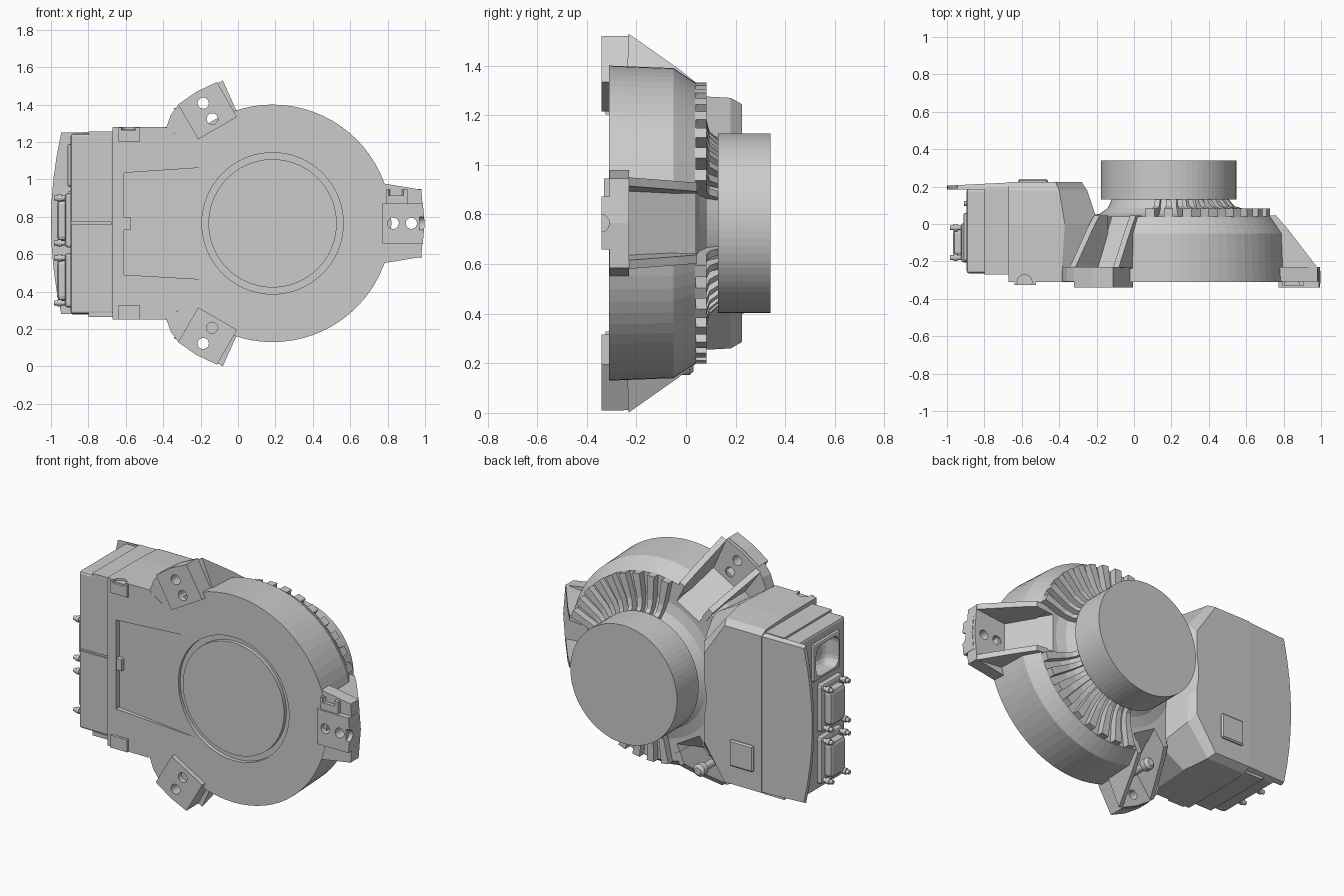
import bpy, bmesh
from math import sin, cos, radians, sqrt, tau

if "Cube" in bpy.data.objects:
    bpy.data.objects.remove(bpy.data.objects["Cube"])

CX, CZ = 0.185, 0.765          # axis of the round drive, running along y


def loft(name, rings):
    """Closed solid through rings of equal point count."""
    bm = bmesh.new()
    vs = [[bm.verts.new(p) for p in r] for r in rings]
    n = len(rings[0])
    for a, b in zip(vs, vs[1:]):
        for i in range(n):
            j = (i + 1) % n
            bm.faces.new((a[i], a[j], b[j], b[i]))
    bm.faces.new(vs[0][::-1])
    bm.faces.new(vs[-1])
    bmesh.ops.recalc_face_normals(bm, faces=bm.faces)
    me = bpy.data.meshes.new(name)
    bm.to_mesh(me)
    bm.free()
    ob = bpy.data.objects.new(name, me)
    bpy.context.collection.objects.link(ob)
    return ob


def turned(name, profile, cx=CX, cz=CZ, n=72):
    """Lathe about a y axis from (radius, y) pairs."""
    return loft(name, [[(cx + r * cos(tau * i / n), y, cz + r * sin(tau * i / n))
                        for i in range(n)] for r, y in profile])


def rod(name, axis, c, r, a, b, n=16):
    """Cylinder along x or z; c holds the other two coordinates."""
    def pt(i, s):
        u, v = c[0] + r * cos(tau * i / n), c[1] + r * sin(tau * i / n)
        return (s, u, v) if axis == 'x' else (u, v, s)
    return loft(name, [[pt(i, s) for i in range(n)] for s in (a, b)])


def plate(name, outline, y0, y1):
    return loft(name, [[(x, y, z) for x, z in outline] for y in (y0, y1)])


def apply(ob, mod):
    bpy.context.view_layer.objects.active = ob
    bpy.ops.object.modifier_apply(modifier=mod.name)


def box(name, x, y, z, bevel=0, seg=2):
    ob = plate(name, [(x[0], z[0]), (x[1], z[0]), (x[1], z[1]), (x[0], z[1])], *y)
    if bevel:
        m = ob.modifiers.new('bevel', 'BEVEL')
        m.width, m.segments = bevel, seg
        apply(ob, m)
    return ob


def boolean(ob, tool, op='DIFFERENCE'):
    m = ob.modifiers.new('bool', 'BOOLEAN')
    m.operation, m.object, m.solver = op, tool, 'EXACT'
    apply(ob, m)
    bpy.data.objects.remove(tool)


def polar(a, r, t, y):
    """Point at radial r, tangential t around the drive axis."""
    return (CX + r * cos(a) - t * sin(a), y, CZ + r * sin(a) + t * cos(a))


# round gearbox with rising neck
core = turned('gearbox_housing', [(.635, -.31), (.625, -.05), (.565, .04), (.43, .04),
                                  (.37, .055), (.325, .085), (.30, .14)])


# control box behind: six-sided sections narrowing to the back
def section(y, zh, xc, xr, zr):
    return [(-.67, y, CZ - zh), (xc, y, CZ - zh), (xr, y, CZ - zr),
            (xr, y, CZ + zr), (xc, y, CZ + zh), (-.67, y, CZ + zh)]


cabinet = loft('cabinet', [section(-.31, .515, -.39, -.25, .42), section(.0, .515, -.37, -.19, .41),
                           section(.18, .505, -.40, -.25, .32), section(.225, .48, -.42, -.28, .27)])
boolean(cabinet, turned('clearance', [(.38, .045), (.42, .09), (.485, .24)]))
boolean(core, cabinet, 'UNION')

# front groove, tapering recess with tab, side notch
boolean(core, turned('groove', [(.378, -.33), (.378, -.285)]))
recess = loft('recess', [[(-.61, -.28, .49), (-.61, -.28, 1.035), (-.61, -.33, 1.035), (-.61, -.33, .49)],
                         [(-.08, -.309, .46), (-.08, -.309, 1.07), (-.08, -.33, 1.07), (-.08, -.33, .46)]])
boolean(core, recess)
box('recess_tab', (-.615, -.575), (-.309, -.27), (.73, .80))
boolean(core, rod('notch', 'z', (-.585, -.31), .04, 1.268, 1.32))
turned('front_cover', [(.343, -.308), (.343, -.27)])

# three mounting feet with ribs and pockets
for name, deg, s in (('right', 0, 0), ('upper', 120, 1), ('lower', 240, -1)):
    a = radians(deg)
    w = .092 if s else .125
    pocket = [(.44, .07), (.44, .2), (.95, .2), (.95, -.235), (.59, -.235)]
    boolean(core, loft('pocket', [[polar(a, r, k * (w + .1 * (r - .5)), y) for r, y in pocket]
                                  for k in (-1, 1)]))
    h = .12 if s else .107
    if s:
        base = [(.5, -.12), (.801, -.12), (.81, 0), (.801, .118), (.775, .18), (.728, .236), (.5, .236)]
    else:
        base = [(.55, -.22), (.795, -.18), (.81, 0), (.795, .18), (.55, .22)]
    foot = loft(name + '_foot', [[polar(a, r, t * (s or 1), y) for r, t in base] for y in (-.308, -.23)])
    pad = [(.588, -h), (.803, -h), (.813, 0), (.803, h), (.588, h)]
    boolean(foot, loft('pad', [[polar(a, r, t, y) for r, t in pad] for y in (-.34, -.25)]), 'UNION')
    for r in (.645, .742):
        x, _, z = polar(a, r, 0, 0)
        boolean(foot, turned('hole', [(.03, -.4), (.03, -.1)], x, z, 20))
    if not s:
        boolean(foot, rod('end_notch', 'x', (-.345, CZ), .036, .97, 1.05))
        step = box('foot_step', (.79, .91), (-.33, -.29), (.85, .945))
        boolean(step, rod('step_notch', 'z', (.845, -.33), .04, .915, 1))
    # gusset ribs
    rib = [(.5, -.24), (.795, -.232), (.64, -.03), (.575, .045), (.5, .045)]
    for k in (-1, 1):
        loft(name + '_foot_rib', [[polar(a, r, k * (w + d + .1 * (r - .5)), y) for r, y in rib]
                                  for d in (-.005, .03)])

# motor and radial cooling fins
turned('motor', [(.362, .13), (.362, .34)])
fin = [(.567, .03), (.567, .082), (.42, .082), (.37, .095), (.335, .135), (.30, .135), (.32, .03)]
for d in range(0, 360, 10):
    off = min(abs((d + 180 - f) % 360 - 180) for f in (0, 120, 240))
    if off > 16 and not 138 < d < 222:
        loft('cooling_fin', [[polar(radians(d), r, k * (.012 + .012 * (r - .3) / .26), y)
                              for r, y in fin] for k in (-1, 1)])

# rear hood with bowed end and side lips
bow = [(-1 + .055 * (i / 4) ** 2, CZ + .485 * i / 4) for i in range(-4, 5)]
hood = [(-.665, CZ - .49)] + bow + [(-.665, CZ + .49)]
loft('cabinet_hood', [[(x, .185, z) for x, z in hood],
                      [(x, .205 + (x + 1) * .05, CZ + (z - CZ) * .975) for x, z in hood]])
box('hood_pad', (-.62, -.46), (.215, .24), (.40, .56), .008, 1)

# connector block with service pocket
block = box('connector_block', (-.895, -.66), (-.265, .19), (.28, 1.245), .015)
boolean(block, box('block_seam', (-.92, -.68), (-.29, -.255), (.758, .772)))
frame = box('service_frame', (-.912, -.88), (-.2, .06), (.96, 1.19), .012)
for ob in (block, frame):
    boolean(ob, box('service_pocket', (-1.0, -.82), (-.18, .04), (.98, 1.17), .05, 4))
for z in (.275, 1.245):
    box('block_edge_strip', (-.80, -.665), (-.27, .19), (z - .012, z + .012))
for i in range(6):
    rod('indicator', 'x', (.11, .68 + .08 * i), .014, -.91, -.88, 12)

# two plug connectors with corner bolts
for c in (.78, .46):
    box('connector_flange', (-.925, -.88), (-.205, .005), (c - .145, c + .145), .015)
    box('connector_body', (-.968, -.90), (-.175, -.025), (c - .11, c + .11), .025)
    for y in (-.18, -.02):
        for dz in (-.12, .12):
            rod('connector_bolt', 'x', (y, c + dz), .013, -.985, -.90, 12)
            rod('bolt_head', 'x', (y, c + dz), .019, -.965, -.945, 12)

# front corner pads and lifting lug
for z in (.25, 1.20):
    p = box('corner_pad', (-.64, -.525), (-.325, -.29), (z + .002, z + .078))
    if z > 1:
        boolean(p, rod('pad_notch', 'z', (-.585, -.31), .04, 1.265, 1.32))
turned('drain_plug', [(.022, -.15), (.022, -.02), (.038, -.02), (.038, .015), (.022, .03)], -.10, .19, 20)
